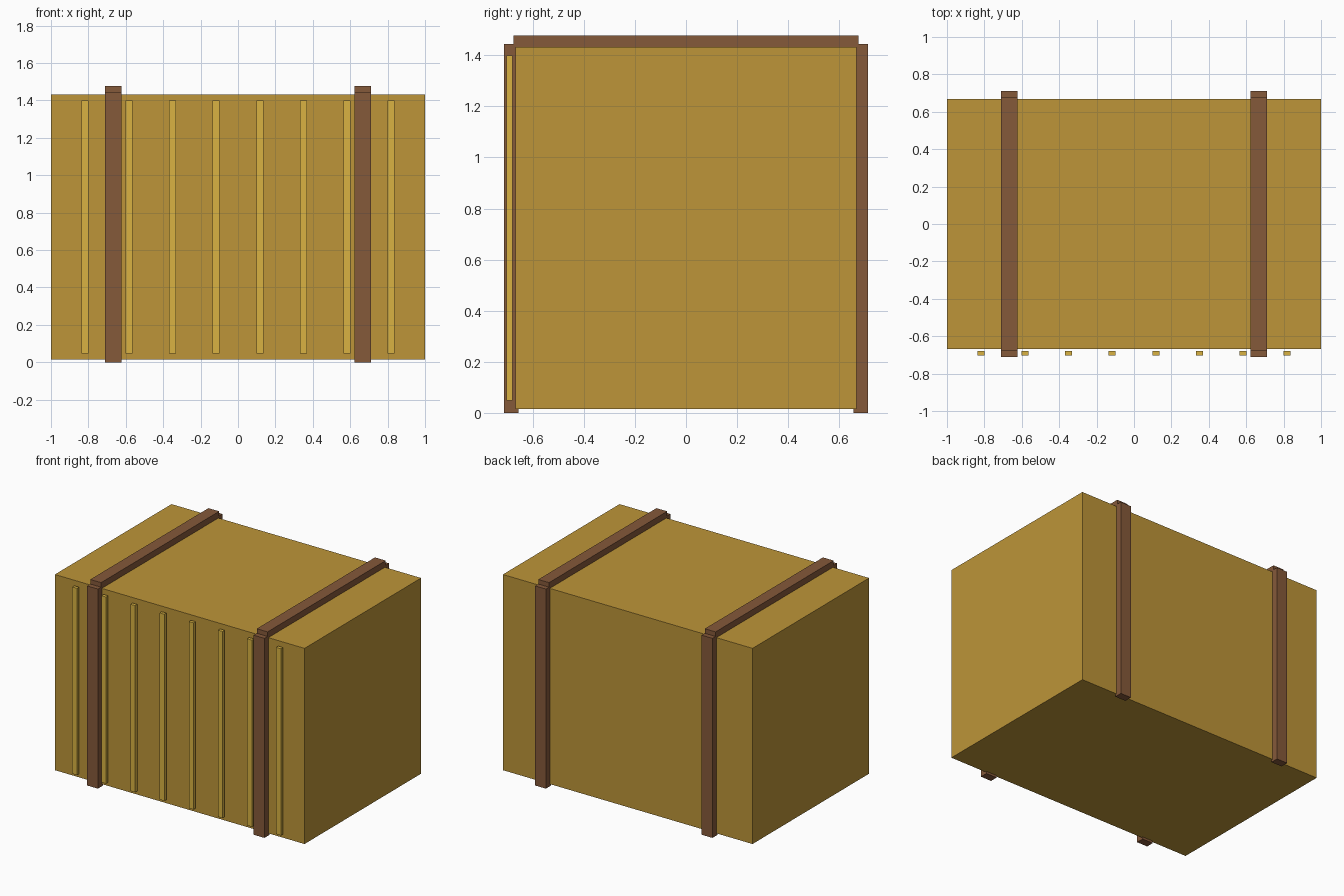
import bpy

if "Cube" in bpy.data.objects:
    bpy.data.objects.remove(bpy.data.objects["Cube"])


def material(name, rgb):
    m = bpy.data.materials.new(name)
    m.diffuse_color = (*rgb, 1.0)
    m.use_nodes = True
    m.node_tree.nodes["Principled BSDF"].inputs["Base Color"].default_value = m.diffuse_color
    return m


def box(name, lo, hi, mat):
    """Flat-faced box spanning the corners lo and hi."""
    center = [(a + b) / 2 for a, b in zip(lo, hi)]
    bpy.ops.mesh.primitive_cube_add(size=1, location=center)
    ob = bpy.context.object
    ob.name = name
    ob.scale = [b - a for a, b in zip(lo, hi)]
    bpy.ops.object.transform_apply(location=False, rotation=False, scale=True)
    ob.data.materials.append(mat)
    return ob


wood = material("wood", (0.51, 0.30, 0.04))
pale_wood = material("pale_wood", (0.70, 0.45, 0.055))
brown = material("brown_strap", (0.235, 0.10, 0.042))

# Crate body
box("crate_body", (-1, -0.667, 0.016), (1, 0.667, 1.433), wood)

# Straps: a front post, back post and top bar on each side
W = 0.043
for side, x in (("left", -0.667), ("right", 0.667)):
    box(f"front_strap_{side}", (x - W, -0.712, 0), (x + W, -0.656, 1.445), brown)
    box(f"back_strap_{side}", (x - W, 0.656, 0), (x + W, 0.712, 1.445), brown)
    box(f"top_strap_{side}", (x - W, -0.676, 1.424), (x + W, 0.676, 1.478), brown)

# Thin upright slats standing just off the front face
for i in range(8):
    x = (i - 3.5) * 0.2335
    box(f"front_slat_{i + 1}", (x - 0.019, -0.703, 0.048), (x + 0.019, -0.679, 1.40), pale_wood)
